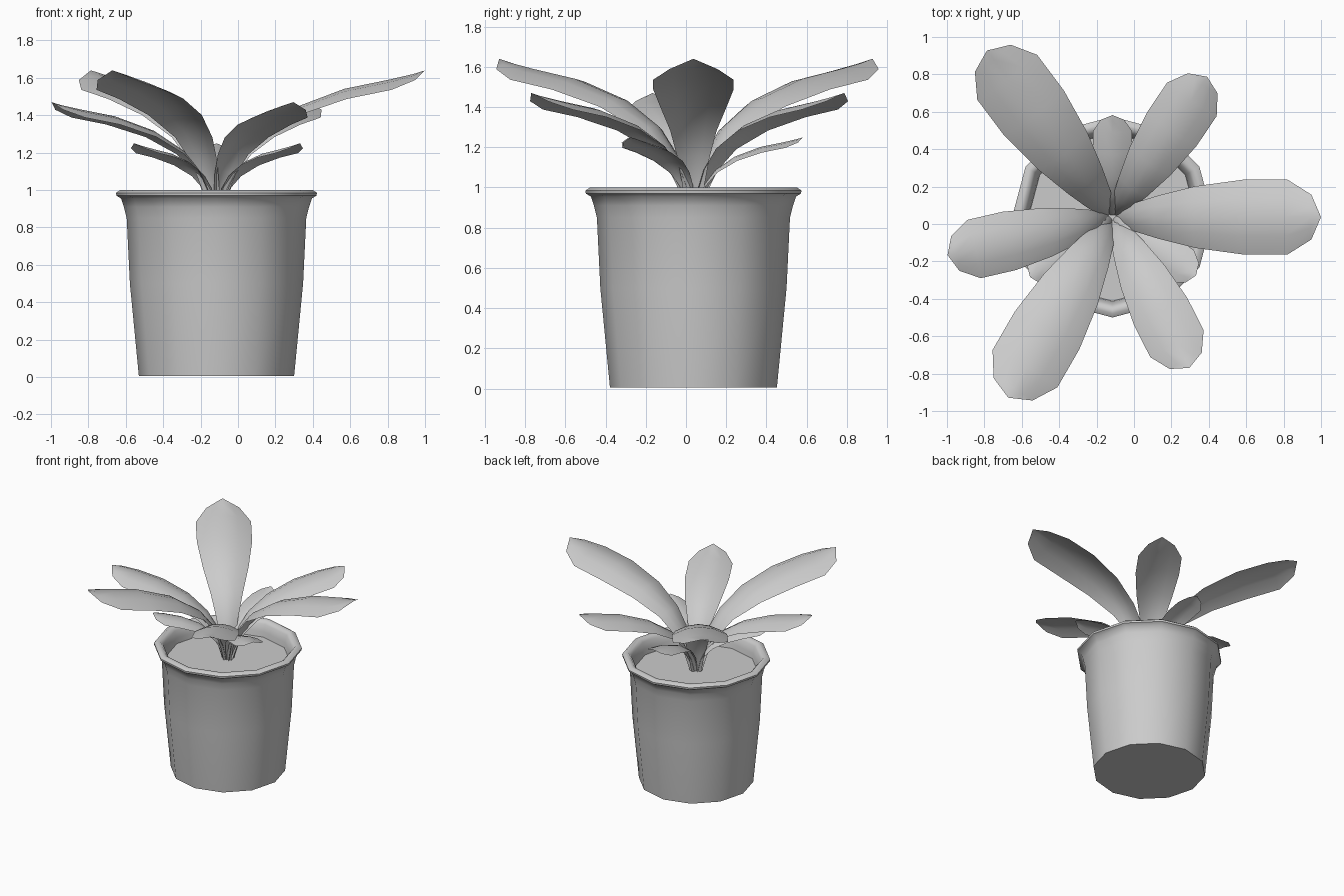
import bpy, bmesh, math

if "Cube" in bpy.data.objects:
    bpy.data.objects.remove(bpy.data.objects["Cube"])

CX, CY = -0.115, 0.037   # pot axis
SOIL = 0.88


def make_object(name, bm, angle):
    bmesh.ops.remove_doubles(bm, verts=bm.verts, dist=0.0005)
    me = bpy.data.meshes.new(name)
    bm.to_mesh(me)
    bm.free()
    ob = bpy.data.objects.new(name, me)
    bpy.context.collection.objects.link(ob)
    ob.location = (CX, CY, 0)
    bpy.ops.object.select_all(action='DESELECT')
    bpy.context.view_layer.objects.active = ob
    ob.select_set(True)
    bpy.ops.object.shade_smooth_by_angle(angle=math.radians(angle))
    return ob


def lathe(name, profile, sides=12):
    bm = bmesh.new()
    verts = [bm.verts.new((r, 0, z)) for r, z in profile]
    edges = [bm.edges.new(p) for p in zip(verts, verts[1:])]
    bmesh.ops.spin(bm, geom=verts + edges, cent=(0, 0, 0), axis=(0, 0, 1),
                   angle=2 * math.pi, steps=sides, use_duplicate=False)
    bmesh.ops.remove_doubles(bm, verts=bm.verts, dist=0.0005)
    bmesh.ops.recalc_face_normals(bm, faces=bm.faces)
    return make_object(name, bm, 50)


# Pot: closed bottom, tapered wall, flared rolled rim, inner wall
lathe("pot", [(0, 0.005), (0.415, 0.005), (0.463, 0.5), (0.48, 0.85), (0.495, 0.91),
              (0.51, 0.955), (0.535, 0.97), (0.537, 0.985), (0.515, 1.0), (0.49, 0.998),
              (0.47, 0.975), (0.455, 0.92), (0.445, SOIL - 0.03)])

# Soil disc inside the pot
lathe("soil", [(0, SOIL), (0.452, SOIL)])

# Leaf midrib: distance out, height (0 to 1), half width
RIB = [(0.02, 0, 0.035), (0.05, 0.18, 0.055), (0.11, 0.37, 0.08), (0.22, 0.56, 0.115),
       (0.42, 0.74, 0.165), (0.68, 0.87, 0.2), (0.92, 0.935, 0.2),
       (1.05, 0.975, 0.12), (1.11, 1.0, 0.0)]


def leaf(name, direction, length, top, width):
    k = length / 1.11
    rib = [(r * k, SOIL + h * (top - SOIL), w * width / 0.2) for r, h, w in RIB]
    ca, sa = math.cos(math.radians(direction)), math.sin(math.radians(direction))
    bm = bmesh.new()
    rows = []
    for i, (r, z, w) in enumerate(rib):
        a, b = rib[max(i - 1, 0)], rib[min(i + 1, len(rib) - 1)]
        tr, tz = b[0] - a[0], b[1] - a[1]
        n = math.hypot(tr, tz)
        row = []
        for s in (-1, -0.5, 0, 0.5, 1):
            droop = 0.28 * w * s * s       # edges curl down and outward
            rr, zz, side = r + droop * tz / n, z - droop * tr / n, s * w
            row.append(bm.verts.new((rr * ca - side * sa, rr * sa + side * ca, zz)))
        rows.append(row)
    for p, q in zip(rows, rows[1:]):
        for j in range(4):
            bm.faces.new((p[j], q[j], q[j + 1], p[j + 1]))
    make_object(name, bm, 60)


# Three rings of leaves: large, medium, small
RINGS = [("large_leaf", (0, 127, 240), 1.115, 1.64, 0.2),
         ("medium_leaf", (56, 193, 297), 0.905, 1.47, 0.16),
         ("small_leaf", (90, 216, 325), 0.545, 1.25, 0.105)]
for name, directions, length, top, width in RINGS:
    for i, d in enumerate(directions):
        leaf(f"{name}_{i + 1}", d, length, top, width)
